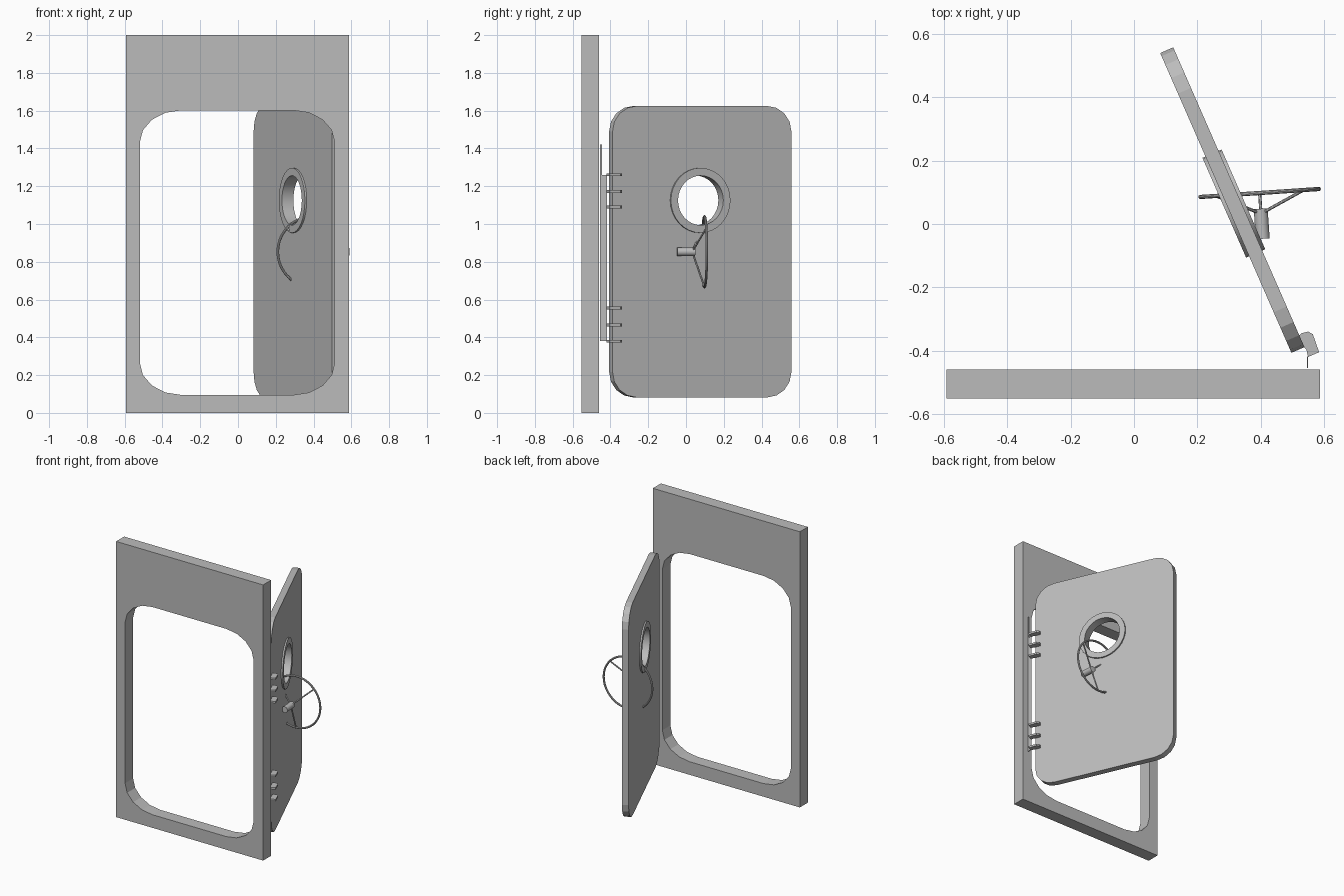
import bpy, bmesh, math
from mathutils import Vector, Matrix

if "Cube" in bpy.data.objects:
    bpy.data.objects.remove(bpy.data.objects["Cube"])

grey = bpy.data.materials.new("hatch grey")
grey.diffuse_color = (0.5, 0.5, 0.5, 1)
grey.use_nodes = True
grey.node_tree.nodes["Principled BSDF"].inputs["Base Color"].default_value = grey.diffuse_color


def finish(ob, smooth=True):
    ob.data.materials.append(grey)
    if smooth:
        bpy.ops.object.select_all(action='DESELECT')
        ob.select_set(True)
        bpy.context.view_layer.objects.active = ob
        bpy.ops.object.shade_smooth_by_angle(angle=math.radians(30))
    return ob


def plate(name, outlines, matrix, depth, smooth=False):
    """Flat sheet from outline loops (first outer, others holes), extruded along local z."""
    bm = bmesh.new()
    edges = []
    for loop in outlines:
        vs = [bm.verts.new((x, y, -depth / 2)) for x, y in loop]
        edges += [bm.edges.new((vs[i - 1], vs[i])) for i in range(len(vs))]
    bmesh.ops.triangle_fill(bm, use_beauty=True, use_dissolve=False, edges=edges)
    ext = bmesh.ops.extrude_face_region(bm, geom=bm.faces[:])
    moved = [g for g in ext["geom"] if isinstance(g, bmesh.types.BMVert)]
    bmesh.ops.translate(bm, verts=moved, vec=(0, 0, depth))
    bm.transform(matrix)
    bmesh.ops.recalc_face_normals(bm, faces=bm.faces[:])
    me = bpy.data.meshes.new(name)
    bm.to_mesh(me)
    bm.free()
    ob = bpy.data.objects.new(name, me)
    bpy.context.collection.objects.link(ob)
    return finish(ob, smooth)


def basis(origin, u, v):
    u, v = Vector(u).normalized(), Vector(v).normalized()
    m = Matrix((u, v, u.cross(v))).transposed().to_4x4()
    m.translation = origin
    return m


def rounded(x0, x1, y0, y1, rx, ry, n):
    pts = []
    for cx, cy, start in ((x1 - rx, y1 - ry, 0), (x0 + rx, y1 - ry, 90),
                          (x0 + rx, y0 + ry, 180), (x1 - rx, y0 + ry, 270)):
        for i in range(n + 1):
            a = math.radians(start + 90 * i / n)
            pts.append((cx + rx * math.cos(a), cy + ry * math.sin(a)))
    return pts


def circle(cx, cy, r, n=32):
    return [(cx + r * math.cos(2 * math.pi * i / n),
             cy + r * math.sin(2 * math.pi * i / n)) for i in range(n)]


def rod(name, a, b, r, n=12):
    a, b = Vector(a), Vector(b)
    bpy.ops.mesh.primitive_cylinder_add(vertices=n, radius=r, depth=(b - a).length,
                                        location=(a + b) / 2)
    ob = bpy.context.object
    ob.rotation_euler = (b - a).to_track_quat('Z', 'Y').to_euler()
    ob.name = name
    return finish(ob)


# door frame with rounded opening
outer = [(-0.592, 0), (0.588, 0), (0.588, 2), (-0.592, 2)]
plate("door_frame", [outer, rounded(-0.52, 0.512, 0.095, 1.602, 0.22, 0.17, 4)],
      basis((0, -0.506, 0), (1, 0, 0), (0, 0, 1)), 0.092)

# open door leaf, local x runs from hinge to free edge
door = basis((0.518, -0.398, 0), (-0.401, 0.916, 0), (0, 0, 1))
plate("door", [rounded(0, 1.034, 0.082, 1.625, 0.14, 0.135, 4),
               circle(0.505, 1.125, 0.135)], door, 0.045)

# porthole ring
plate("porthole_ring", [circle(0.505, 1.125, 0.172), circle(0.505, 1.125, 0.131)],
      door, 0.066, True)

# hand wheel, hub and spokes
centre = Vector((0.397, 0.098, 0.853))
side = Vector((0.998, 0.067, 0))
axis = Vector((-0.067, 0.998, 0))
up = Vector((0, 0, 1))
bpy.ops.mesh.primitive_torus_add(major_radius=0.187, minor_radius=0.007,
                                 major_segments=40, minor_segments=10)
wheel = bpy.context.object
wheel.name = "hand_wheel"
wheel.matrix_world = basis(centre, side, up)
finish(wheel)
hub_end = centre - axis * 0.05
rod("wheel_hub", hub_end - axis * 0.095, hub_end, 0.022, 20)
for i, deg in enumerate((270, 42, 138)):
    a = math.radians(deg)
    d = side * math.cos(a) + up * math.sin(a)
    rod(f"wheel_spoke_{i + 1}", hub_end - axis * 0.01 + d * 0.015, centre + d * 0.187, 0.005)

# curved hinge arms in two groups of three
arm = [(0.512, -0.362), (0.53, -0.345), (0.55, -0.34), (0.565, -0.348),
       (0.585, -0.405), (0.55, -0.42), (0.545, -0.398), (0.525, -0.378)]
for i, z in enumerate((0.38, 0.465, 0.555, 1.09, 1.172, 1.26)):
    plate(f"hinge_arm_{i + 1}", [arm], Matrix.Translation((0, 0, z)), 0.014)

# thin hinge strips in the gap between frame and door
for name, y0, y1, top in (("hinge_strip_tall", -0.455, -0.444, 1.42),
                          ("hinge_strip_short", -0.444, -0.418, 1.26)):
    plate(name, [[(y0, 0.38), (y1, 0.38), (y1, top), (y0, top)]],
          basis((0.548, 0, 0), (0, 1, 0), (0, 0, 1)), 0.003)
